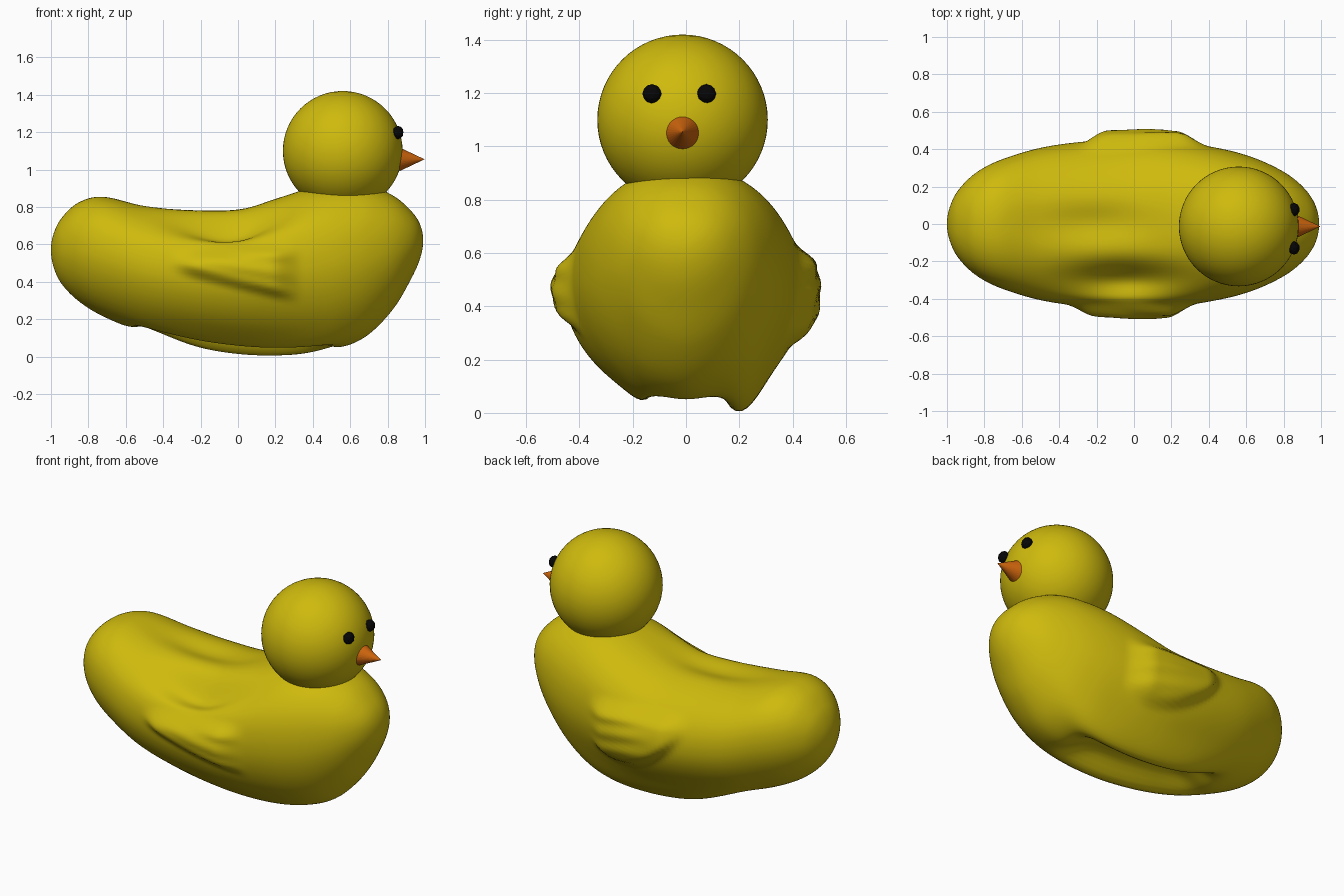
import bpy, bmesh, math
from mathutils import Matrix, Vector

if "Cube" in bpy.data.objects:
    bpy.data.objects.remove(bpy.data.objects["Cube"], do_unlink=True)


def material(name, rgb):
    m = bpy.data.materials.new(name)
    m.use_nodes = True
    m.diffuse_color = (*rgb, 1)
    m.node_tree.nodes["Principled BSDF"].inputs["Base Color"].default_value = (*rgb, 1)
    return m


yellow = material("duck yellow", (0.62, 0.49, 0.004))
orange = material("beak orange", (0.62, 0.13, 0.004))
black = material("eye black", (0.002, 0.002, 0.002))


def finish(name, bm, mat, smooth=True):
    bmesh.ops.recalc_face_normals(bm, faces=bm.faces)
    mesh = bpy.data.meshes.new(name)
    bm.to_mesh(mesh)
    bm.free()
    mesh.materials.append(mat)
    for p in mesh.polygons:
        p.use_smooth = smooth
    obj = bpy.data.objects.new(name, mesh)
    bpy.context.collection.objects.link(obj)
    return obj


def beyond(p):
    """Station mirrored through the tip, so the ends close roundly."""
    x, low, high, w = p
    return Vector((x, high, low, -w))


def spline(points, steps):
    """Catmull-Rom interpolation through the stations."""
    pts = [Vector(p) for p in points]
    pts = [beyond(pts[1])] + pts + [beyond(pts[-2])]
    out = []
    for a, b, c, d in zip(pts, pts[1:], pts[2:], pts[3:]):
        for i in range(steps):
            t = i / steps
            out.append(0.5 * (2 * b + (c - a) * t + (2 * a - 5 * b + 4 * c - d) * t * t
                              + (3 * b - a - 3 * c + d) * t ** 3))
    return out + [pts[-2]]


def gauss(v, centre, width, power=2):
    return math.exp(-abs((v - centre) / width) ** power)


def step(v, soft):
    t = min(max(v / soft + 0.5, 0), 1)
    return t * t * (3 - 2 * t)


def wing(x, z, left):
    """Raised wing: pointed at the rear, tall and feathered at the front."""
    if left:
        u = (x + 0.26) / 0.61
        top, low = 0.62 - 0.03 * u, 0.53 - 0.7 * u + 0.47 * u * u
    else:
        u = (x + 0.33) / 0.62
        top, low = 0.53 + 0.05 * u, 0.47 - 0.15 * u
    mask = step(u - 0.06, 0.28) * step(0.95 - u, 0.28) * step(top - z, 0.1) * step(z - low, 0.08)
    feathers = 0.005 * math.sin((z - 0.3 + 0.1 * u) * 60) * step(u - 0.4, 0.4)
    return mask * (0.05 + feathers)


def shape_belly(x, y, depth):
    """Hollow underside between two keels, the left keel lower."""
    hollow = 0.13 * gauss(x, -0.02, 0.47, 6) * gauss(y, 0.01, 0.13, 4)
    keels = gauss(x, 0.1, 0.52, 4) * (0.075 * gauss(y, 0.22, 0.09) + 0.015 * gauss(y, -0.17, 0.07))
    return step(depth - 0.5, 0.5) * (hollow - keels)


def shape_back(x, y, height):
    """Hollow saddle with raised rims, and a fold along the right side."""
    saddle = gauss(x, -0.22, 0.28) * (0.03 * gauss(y, 0, 0.24) - 0.05 * gauss(y, 0, 0.11))
    fold = 0.1 * gauss(x, -0.04, 0.28) * gauss(y, -0.3, 0.085)
    return step(height - 0.45, 0.4) * (saddle - fold)


# Body: stations of x, underside, back and half width
stations = [(-1, .57, .57, 0), (-.985, .475, .66, .09), (-.94, .385, .745, .18),
            (-.85, .295, .825, .27), (-.72, .215, .855, .34), (-.5, .125, .81, .407),
            (-.25, .07, .783, .442), (0, .035, .79, .455), (.2, .02, .845, .445),
            (.4, .022, .905, .415), (.56, .05, .925, .38), (.7, .12, .915, .33),
            (.83, .255, .86, .26), (.92, .405, .785, .18), (.972, .52, .71, .095),
            (.99, .62, .62, 0)]
SIDES = 128
bm = bmesh.new()
rings = []
for x, low, high, w in spline(stations, 10)[1:-1]:
    # widest line lies a little above the middle
    mid = low + 0.55 * (high - low)
    ring = []
    for i in range(SIDES):
        a = 2 * math.pi * i / SIDES
        c, s = math.cos(a), math.sin(a)
        # fuller section above, leaner below
        n = 2.05 + 0.15 * math.tanh(4 * s)
        r = (abs(c) ** n + abs(s) ** n) ** (-1 / n)
        y = w * c * r
        if s < 0:
            z = mid + (mid - low) * s * r + shape_belly(x, y, -s * r)
        else:
            z = mid + (high - mid) * s * r + shape_back(x, y, s * r)
        left = y > 0
        y += (1 if left else -1) * wing(x, z, left)
        ring.append(bm.verts.new((x, y, z)))
    rings.append(ring)
for r, s in zip(rings, rings[1:]):
    for i in range(SIDES):
        j = (i + 1) % SIDES
        bm.faces.new((r[i], r[j], s[j], s[i]))
for ring, tip in ((rings[0], stations[0]), (rings[-1], stations[-1])):
    v = bm.verts.new((tip[0], 0, tip[1]))
    for i in range(SIDES):
        bm.faces.new((ring[i], ring[(i + 1) % SIDES], v))
finish("body", bm, yellow)

# Head
bm = bmesh.new()
bmesh.ops.create_uvsphere(bm, u_segments=64, v_segments=32, radius=0.32,
                          matrix=Matrix.Translation((0.56, -0.013, 1.1)))
finish("head", bm, yellow)

# Eyes
for name, y in (("left_eye", 0.077), ("right_eye", -0.128)):
    bm = bmesh.new()
    bmesh.ops.create_icosphere(bm, subdivisions=2, radius=0.036,
                               matrix=Matrix.Translation((0.855, y, 1.198))
                               @ Matrix.Diagonal((0.85, 1, 1, 1)))
    finish(name, bm, black, smooth=False)

# Beak
bm = bmesh.new()
bmesh.ops.create_cone(bm, cap_ends=True, segments=32, radius1=0.064, radius2=0, depth=0.135,
                      matrix=Matrix.Translation((0.93, -0.013, 1.055))
                      @ Matrix.Rotation(math.pi / 2, 4, 'Y'))
finish("beak", bm, orange, smooth=False)
